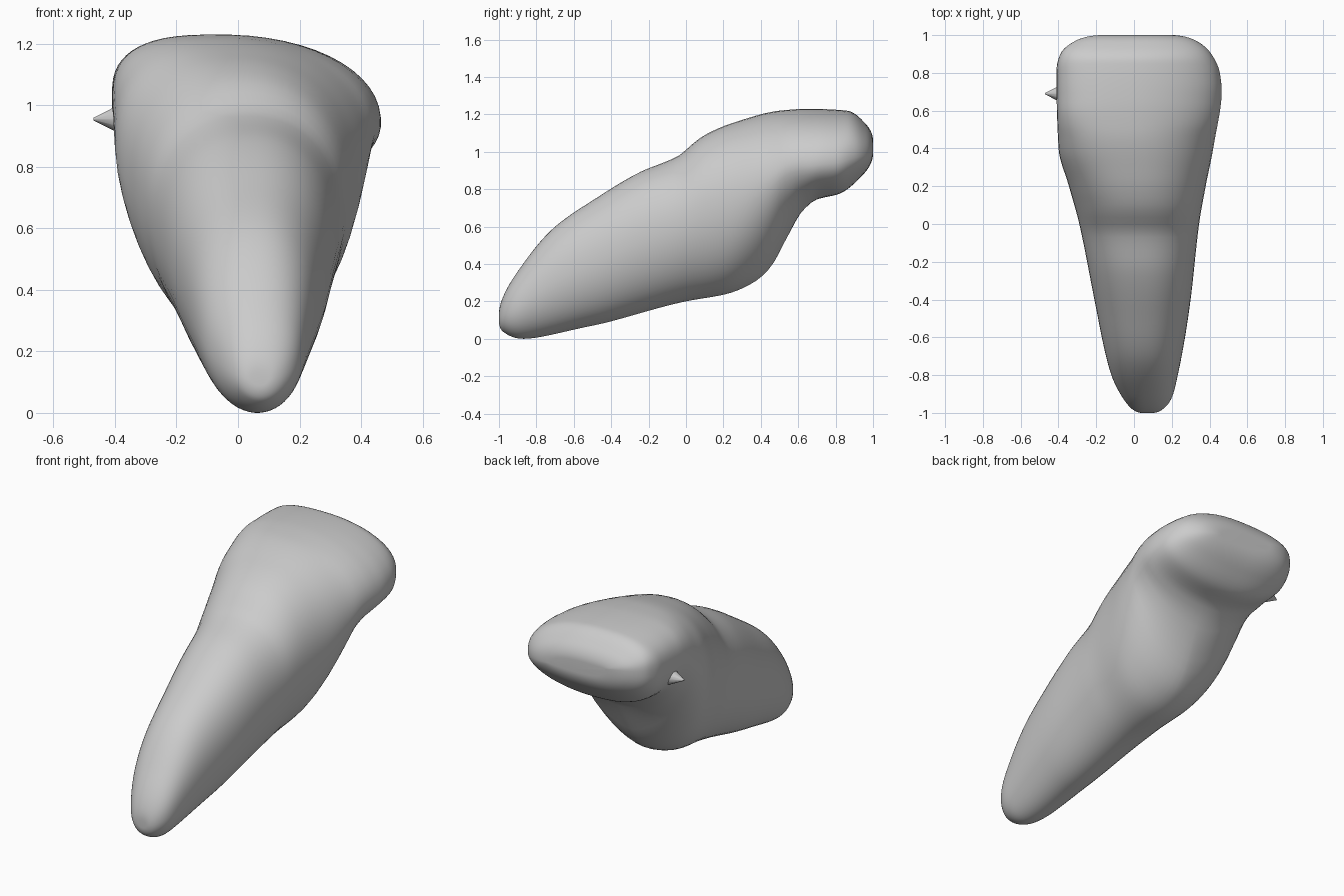
import bpy, bmesh, math
from mathutils import Vector

default = bpy.data.objects.get("Cube")
if default:
    bpy.data.objects.remove(default, do_unlink=True)


def make_material(name, color):
    mat = bpy.data.materials.new(name)
    mat.use_nodes = True
    mat.diffuse_color = color
    mat.node_tree.nodes["Principled BSDF"].inputs["Base Color"].default_value = color
    return mat


# Outline profiles along the length: (y, value)
TOP = [(-1, .13), (-.98, .22), (-.9, .36), (-.7, .6), (-.5, .74), (-.25, .89), (-.03, .985),
       (.02, 1.03), (.1, 1.09), (.25, 1.155), (.5, 1.22), (.65, 1.23), (.86, 1.22), (.96, 1.15), (1, 1.06)]
BOTTOM = [(-1, .09), (-.98, .04), (-.87, 0), (-.5, .07), (0, .2), (.22, .24), (.36, .3), (.45, .38),
          (.55, .56), (.62, .68), (.7, .745), (.82, .775), (.93, .86), (1, .99)]
LEFT = [(-1, .2), (-.92, .2), (-.8, .232), (-.4, .3), (0, .345), (.2, .38), (.4, .42),
        (.7, .465), (.8, .455), (.9, .41), (.97, .33), (1, .2)]
RIGHT = [(-1, -.06), (-.92, -.06), (-.8, -.12), (-.4, -.21), (0, -.29), (.2, -.345), (.4, -.4),
         (.7, -.41), (.82, -.41), (.9, -.39), (.97, -.31), (1, -.17)]
LEFT[0], RIGHT[0] = (-1, .1), (-1, .04)
# Section shaping: side bulge height, ridge position and squareness
BULGE = [(-1, .5), (-.5, .52), (.1, .55), (.5, .6), (.7, .47), (1, .5)]
RIDGE = [(-1, .07), (-.4, .05), (.2, 0), (.6, -.06), (1, -.02)]
ROUND_BELOW = [(-1, 2), (.2, 2), (.52, 1.6), (.7, 2.1), (1, 2.5)]


def to_angle(y):
    return math.acos(max(-1, min(1, -y)))


def sample(profile, t):
    """Smooth curve through the profile, eased so that both ends are round."""
    pts = [(to_angle(y), v) for y, v in profile]
    slopes = [(b[1] - a[1]) / (b[0] - a[0]) for a, b in zip(pts, pts[1:])]
    tangents = [slopes[0]]
    for a, b in zip(slopes, slopes[1:]):
        tangents.append(2 * a * b / (a + b) if a * b > 0 else 0)
    tangents.append(slopes[-1])
    i = 0
    while i < len(pts) - 2 and t > pts[i + 1][0]:
        i += 1
    (t0, v0), (t1, v1) = pts[i], pts[i + 1]
    h = t1 - t0
    u = (t - t0) / h
    return (v0 * (1 + 2 * u) * (1 - u) ** 2 + tangents[i] * h * u * (1 - u) ** 2
            + v1 * u * u * (3 - 2 * u) + tangents[i + 1] * h * u * u * (u - 1))


def section(t, count):
    """One closed cross-section, made of four curved quarters."""
    top, bottom, left, right = (sample(p, t) for p in (TOP, BOTTOM, LEFT, RIGHT))
    y = -math.cos(t)
    bulge = bottom + sample(BULGE, t) * (top - bottom)
    ridge = max(right, min(left, sample(RIDGE, t)))
    middle = (left + right) / 2
    crown = max(0, min(1, (y - .1) / .5))
    for k in range(count):
        a = 2 * math.pi * (k + .5) / count
        c, s = math.cos(a), math.sin(a)
        on_left, above = c > 0, s > 0
        # The crown is squarer on its right and slopes down on its left
        power = 2.2 + (-.1 if on_left else .7) * crown if above else sample(ROUND_BELOW, t)
        side = left if on_left else right
        centre = ridge if above else middle
        waist = bulge + (-.03 if on_left else .04) * crown
        x = centre + (side - centre) * abs(c) ** (2 / power)
        z = waist + ((top if above else bottom) - waist) * abs(s) ** (2 / power)
        yield Vector((x, y, z))


# Tooth body: root and crown lofted as one surface
STATIONS, SIDES = 90, 56
bm = bmesh.new()
rings = [[bm.verts.new(p) for p in section(math.pi * i / STATIONS, SIDES)]
         for i in range(STATIONS + 1)]
for near, far in zip(rings, rings[1:]):
    for k in range(SIDES):
        n = (k + 1) % SIDES
        bm.faces.new((near[k], near[n], far[n], far[k]))
bm.faces.new(rings[0])
bm.faces.new(rings[-1])
bmesh.ops.recalc_face_normals(bm, faces=bm.faces)
mesh = bpy.data.meshes.new("tooth_body")
bm.to_mesh(mesh)
bm.free()
body = bpy.data.objects.new("tooth_body", mesh)
bpy.context.collection.objects.link(body)

# Small pointed spur on the right side of the crown
bpy.ops.mesh.primitive_cone_add(vertices=12, radius1=.05, radius2=.004, depth=.09,
                                location=(-.425, .69, .955), rotation=(0, -math.pi / 2, 0))
spur = bpy.context.object
spur.name = "crown_spur"

grey = make_material("plain grey", (.6, .6, .6, 1))
for obj in (body, spur):
    obj.data.materials.append(grey)
    bpy.ops.object.select_all(action='DESELECT')
    obj.select_set(True)
    bpy.context.view_layer.objects.active = obj
    bpy.ops.object.shade_smooth_by_angle(angle=math.radians(60))
